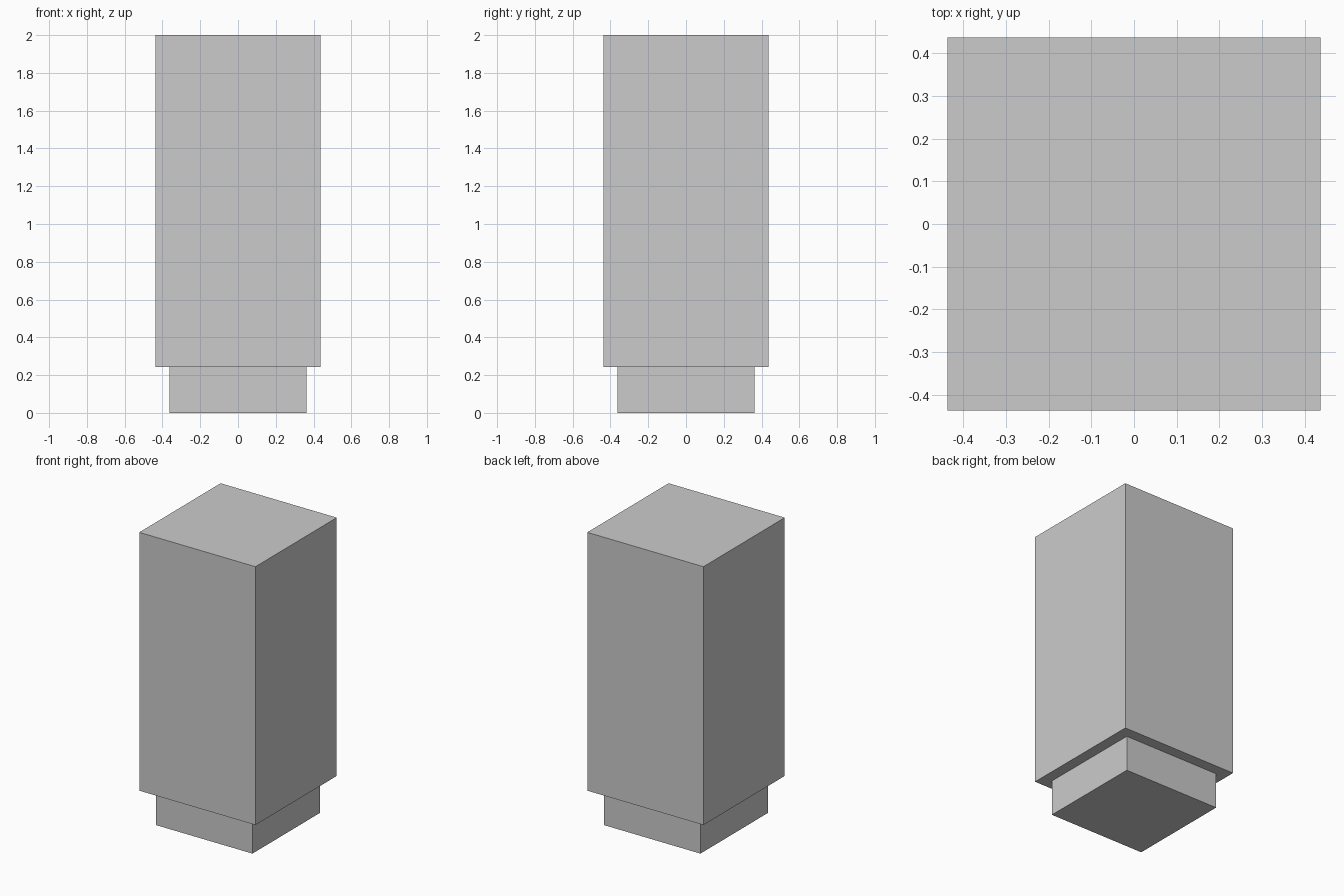
import bpy

if "Cube" in bpy.data.objects:
    bpy.data.objects.remove(bpy.data.objects["Cube"])


def box(name, width, z0, z1):
    """Square-section box centred on the z axis, from z0 to z1."""
    bpy.ops.mesh.primitive_cube_add(size=1, location=(0, 0, (z0 + z1) / 2))
    obj = bpy.context.object
    obj.name = name
    obj.scale = (width, width, z1 - z0)
    bpy.ops.object.transform_apply(location=False, rotation=False, scale=True)
    return obj


# Recessed plinth
box("plinth", 0.725, 0.0, 0.243)

# Tall main body overhanging the plinth
box("body", 0.874, 0.243, 2.0)
